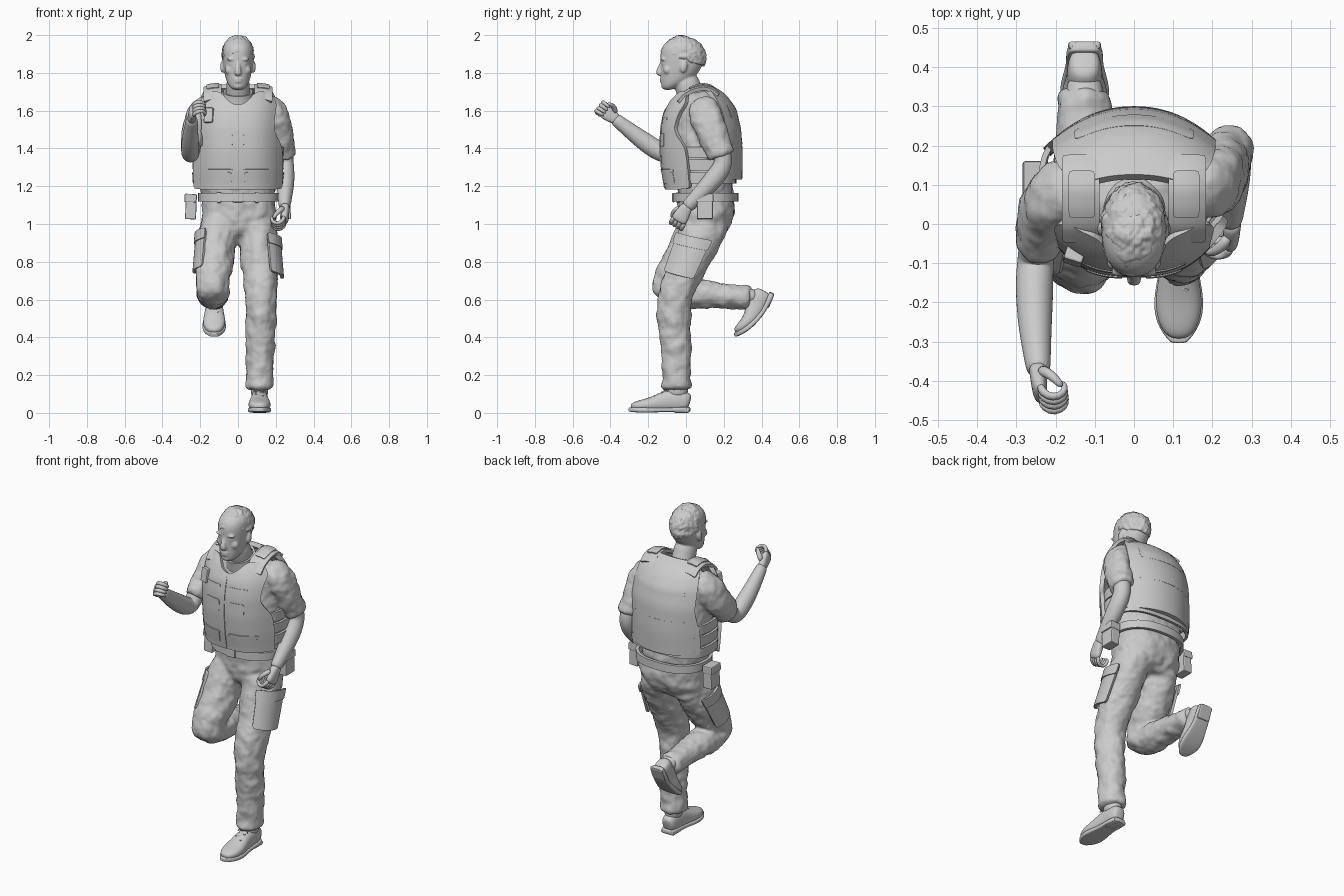
import bpy, bmesh, math
from mathutils import Vector, Matrix

X, Z = Vector((1, 0, 0)), Vector((0, 0, 1))


def finish(name, bm, place=None, sub=0, solid=0, bevel=0, smooth=True, noise=None, voxel=0):
    for v in bm.verts if place else ():
        v.co = place(v.co)
    bmesh.ops.recalc_face_normals(bm, faces=bm.faces[:])
    me = bpy.data.meshes.new(name)
    bm.to_mesh(me)
    bm.free()
    ob = bpy.data.objects.new(name, me)
    bpy.context.collection.objects.link(ob)
    for p in me.polygons:
        p.use_smooth = smooth
    if voxel:
        r = ob.modifiers.new("remesh", 'REMESH')
        r.mode, r.voxel_size, r.use_smooth_shade = 'VOXEL', voxel, True
        s = ob.modifiers.new("smooth", 'SMOOTH')
        s.factor, s.iterations = .5, 6
    if sub:
        m = ob.modifiers.new("sub", 'SUBSURF')
        m.levels = m.render_levels = sub
    if noise:
        tex = bpy.data.textures.new(name + "_noise", 'CLOUDS')
        tex.noise_scale = noise[1]
        d = ob.modifiers.new("noise", 'DISPLACE')
        d.texture, d.strength = tex, noise[0]
    if solid:
        s = ob.modifiers.new("solid", 'SOLIDIFY')
        s.thickness, s.offset = solid, 0
        ob.modifiers.new("split", 'EDGE_SPLIT').split_angle = math.radians(45)
    if bevel:
        b = ob.modifiers.new("bevel", 'BEVEL')
        b.width, b.segments = bevel, 2
    return ob


def fuse(name, obs, voxel, noise=None):
    """Melt several overlapping parts into one skin."""
    bm = bmesh.new()
    bpy.context.view_layer.update()
    dg = bpy.context.evaluated_depsgraph_get()
    for o in obs:
        bm.from_mesh(o.evaluated_get(dg).to_mesh())
    for o in obs:
        bpy.data.objects.remove(o)
    return finish(name, bm, voxel=voxel, noise=noise)


def tube(name, pts, flat=False, cap=True, n=16, sub=2, p=2, side=X, **kw):
    """Loft of superellipse rings; each point is x, y, z, side radius, other radius."""
    bm, rings = bmesh.new(), []
    P = [Vector(q[:3]) for q in pts]
    for i, q in enumerate(pts):
        t = Z if flat else (P[min(i + 1, len(P) - 1)] - P[max(i - 1, 0)]).normalized()
        a = (side - t * side.dot(t)).normalized()
        b = t.cross(a)
        ring = []
        for k in range(n):
            c, s = math.cos(2 * math.pi * k / n), math.sin(2 * math.pi * k / n)
            c, s = [math.copysign(abs(v) ** (2 / p), v) for v in (c, s)]
            ring.append(bm.verts.new(P[i] + a * q[3] * c + b * q[-1] * s))
        rings.append(ring)
    for r0, r1 in zip(rings, rings[1:]):
        for k in range(n):
            bm.faces.new((r0[k], r0[(k + 1) % n], r1[(k + 1) % n], r1[k]))
    if cap:
        bm.faces.new(rings[0])
        bm.faces.new(rings[-1])
    return finish(name, bm, sub=sub, **kw)


def box(name, loc, size, rot=(0, 0, 0), place=None, bevel=.006):
    bm = bmesh.new()
    R = Matrix.Rotation(rot[2], 4, 'Z') @ Matrix.Rotation(rot[1], 4, 'Y') @ Matrix.Rotation(rot[0], 4, 'X')
    bmesh.ops.create_cube(bm, size=1, matrix=Matrix.Translation(loc) @ R @ Matrix.Diagonal((*size, 1)))
    return finish(name, bm, place, bevel=bevel, smooth=False)


def ball(name, loc, size, rx=0):
    bm = bmesh.new()
    m = Matrix.Translation(loc) @ Matrix.Rotation(rx, 4, 'X') @ Matrix.Diagonal((*size, 1))
    bmesh.ops.create_uvsphere(bm, u_segments=20, v_segments=12, radius=1, matrix=m)
    return finish(name, bm)


def sheet(name, f, u0, u1, v0, v1, nu=16, nv=16, solid=.02):
    bm = bmesh.new()
    g = [[bm.verts.new(f(u0 + (u1 - u0) * i / nu, v0 + (v1 - v0) * j / nv)) for i in range(nu + 1)] for j in range(nv + 1)]
    for j in range(nv):
        for i in range(nu):
            bm.faces.new((g[j][i], g[j][i + 1], g[j + 1][i + 1], g[j + 1][i]))
    return finish(name, bm, sub=1, solid=solid)


def lerp_rows(rows, z):
    z = min(max(z, rows[0][0]), rows[-1][0])
    for a, b in zip(rows, rows[1:]):
        if z <= b[0]:
            t = (z - a[0]) / (b[0] - a[0])
            t = t * .6 + (t * t * (3 - 2 * t)) * .4
            return [p + (q - p) * t for p, q in zip(a, b)]


# Head, face and neck in one skin: z, front y, back y, half width
skull = [(1.708, -.118, -.08, .028), (1.73, -.131, -.03, .05), (1.765, -.134, .04, .066), (1.82, -.135, .082, .077),
         (1.87, -.138, .1, .083), (1.92, -.138, .098, .085), (1.955, -.118, .08, .076), (1.98, -.08, .05, .05), (1.987, -.05, .02, .02)]
face = [tube("skull", [(0, (f + b) / 2, z, w, (b - f) / 2) for z, f, b, w in skull], flat=True, p=2.2),
        tube("nose", [(0, -.122, 1.87, .01, .01), (0, -.134, 1.835, .012, .012), (0, -.147, 1.803, .02, .017), (0, -.138, 1.785, .018, .012)]),
        ball("upper_lip", (0, -.127, 1.767), (.026, .012, .007)), ball("lower_lip", (0, -.127, 1.754), (.022, .012, .008)),
        ball("chin", (0, -.116, 1.73), (.026, .016, .016)),
        tube("neck", [(0, .06, 1.6, .08, .08), (0, .04, 1.66, .07, .072), (0, .01, 1.72, .063, .07), (0, -.01, 1.79, .062, .07)])]
for s in (-1, 1):
    face += [ball("ear", (s * .083, -.012, 1.832), (.011, .019, .033), -.2), ball("brow", (s * .034, -.123, 1.872), (.028, .012, .008)),
             ball("eye", (s * .032, -.117, 1.848), (.015, .011, .008)), ball("cheek", (s * .045, -.098, 1.815), (.025, .022, .025))]
fuse("head", face, .0055)
tube("hair", [(0, -.022, 1.86, .08, .122), (0, -.016, 1.88, .088, .128), (0, -.004, 1.918, .087, .119), (0, .006, 1.954, .075, .099),
              (0, .012, 1.98, .05, .064), (0, .016, 1.989, .02, .03)], sub=3, noise=(.017, .025))
tube("shirt_collar", [(0, .045, 1.645, .09, .09), (0, .03, 1.685, .076, .08), (0, .025, 1.7, .074, .078)], cap=False, solid=.012)

# Shirt: torso and short sleeves in one skin
fuse("shirt", [
    tube("torso", [(0, .105, 1.1, .195, .15), (0, .1, 1.2, .205, .15), (0, .09, 1.35, .21, .155), (0, .09, 1.5, .2, .155),
                   (0, .09, 1.6, .19, .13), (0, .08, 1.66, .15, .1), (0, .06, 1.71, .07, .07)], flat=True, p=2.4),
    tube("left_sleeve", [(.13, .085, 1.655, .055, .07), (.205, .095, 1.6, .068, .09), (.226, .125, 1.51, .068, .09), (.237, .165, 1.42, .064, .079),
                         (.243, .188, 1.365, .066, .077), (.243, .191, 1.355, .06, .07)]),
    tube("right_sleeve", [(-.13, .085, 1.655, .055, .07), (-.205, .085, 1.6, .068, .092), (-.23, .045, 1.52, .066, .09), (-.24, -.02, 1.445, .062, .079),
                          (-.244, -.05, 1.41, .063, .075), (-.244, -.055, 1.403, .058, .07)])], .011, (.02, .06))

# Vest front, back and shoulder straps: z, half width, centre y
FR = [(1.185, .225, -.10), (1.3, .23, -.118), (1.4, .226, -.125), (1.5, .182, -.122), (1.58, .188, -.108), (1.64, .2, -.08), (1.695, .16, -.035)]
BK = [(1.235, .222, .285), (1.36, .222, .288), (1.5, .2, .28), (1.6, .2, .255), (1.68, .19, .205), (1.728, .15, .12)]


def front_y(x, z):
    _, w, y = lerp_rows(FR, z)
    return y + .125 * (w / .225) ** 3 * abs(x / w) ** 3


def back_y(x, z):
    _, w, y = lerp_rows(BK, z)
    return y - .1 * abs(x / w) ** 2.2 * (w / .22) ** 3


def front(u, z):
    x = u * lerp_rows(FR, z)[1]
    z -= .07 * max(0, 1 - (x / .09) ** 2) * max(0, (z - 1.55) / .145)
    return x, front_y(x, z), z


def back(u, z):
    x = u * lerp_rows(BK, z)[1]
    return x, back_y(x, z), z


sheet("vest_front", front, -1, 1, 1.185, 1.695, solid=.024)
sheet("vest_back", back, -1, 1, 1.235, 1.728, solid=.026)
STRAP = [(0, -.04, 1.655), (.2, -.005, 1.697), (.4, .04, 1.72), (.6, .09, 1.732), (.8, .135, 1.722), (1, .17, 1.69)]


def strap(s, lift):
    def f(u, v):
        _, y, z = lerp_rows(STRAP, v)
        return s * u, y, z + lift - 4 * max(0, u - .12) ** 2
    return f


for s, d in ((-1, "right"), (1, "left")):
    sheet(d + "_shoulder_strap", strap(s, 0), .088, .18, 0, 1, 6, 12)
    sheet(d + "_strap_pad", strap(s, .01), .1, .165, .3, .8, 4, 6, .012)


def patch(name, surf, off, x0, x1, z0, z1):
    sheet(name, lambda x, z: (x, surf(x, z) + off, z), x0, x1, z0, z1, 6, 4, .01)


for s, d in ((-1, "right"), (1, "left")):
    patch(d + "_lower_pocket", front_y, -.011, s * .035, s * .175, 1.215, 1.275)
    patch(d + "_pocket_flap", front_y, -.013, s * .03, s * .18, 1.275, 1.29)
    patch(d + "_upper_pocket", front_y, -.01, s * .03, s * .12, 1.41, 1.48)
    patch(d + "_chest_webbing", front_y, -.01, s * .03, s * .13, 1.55, 1.565)
sheet("vest_zip", lambda u, z: (u, front_y(u, z) - .012, z), -.006, .006, 1.19, 1.61, 2, 16, .008)
patch("back_upper_panel", back_y, .011, -.15, .15, 1.56, 1.63)
patch("back_lower_webbing", back_y, .011, -.17, .17, 1.42, 1.435)
box("radio", (-.153, -.083, 1.575), (.05, .035, .08), (-.15, 0, -.3))

# Side bands of the vest
for i in range(3):
    z = 1.215 + i * .068
    tube("side_band", [(0, .105, z, .232, .155), (0, .105, z + .058, .236, .155)], flat=True, cap=False, n=40, sub=0, p=2.8, solid=.014)

# Duty belt with buckle and pouches
tube("belt", [(.005, .105, 1.118, .207, .163), (.005, .105, 1.165, .207, .163)], flat=True, cap=False, n=40, sub=0, p=2.3, solid=.018)
box("buckle", (.0, -.066, 1.14), (.06, .015, .05))
for x in (-.1, .1):
    box("belt_keeper", (x, -.042, 1.14), (.022, .02, .056), (0, 0, x * 3))
for s, d, y in ((-1, "right", .115), (1, "left", .1)):
    box(d + "_pouch", (s * .249, y, 1.09), (.058, .084, .13), (0, -s * .04, 0))
    box(d + "_pouch_flap", (s * .251, y, 1.137), (.064, .09, .045), (0, -s * .04, 0))

# Trousers in one skin: left leg stands, right leg is kicked back
fuse("trousers", [
    tube("seat", [(0, .105, 1.175, .19, .15), (.004, .107, 1.1, .2, .155), (.005, .108, 1.03, .205, .148),
                  (0, .1, .97, .195, .133), (0, .085, .92, .13, .09)], flat=True, p=2.3),
    tube("left_leg", [(.095, .11, 1.06, .1, .142), (.105, .085, .95, .107, .135), (.118, .02, .79, .102, .112), (.12, -.043, .66, .09, .102),
                      (.123, -.068, .58, .083, .093), (.12, -.062, .45, .08, .087), (.117, -.05, .3, .076, .082),
                      (.115, -.05, .18, .071, .078), (.115, -.05, .14, .078, .088), (.115, -.05, .118, .07, .077)], flat=True),
    tube("right_leg", [(-.09, .115, 1.06, .1, .135), (-.112, .05, .92, .11, .122), (-.125, -.02, .79, .104, .106), (-.133, -.08, .71, .096, .096),
                       (-.135, -.112, .65, .09, .093), (-.135, -.06, .63, .088, .08), (-.132, .06, .632, .086, .08),
                       (-.128, .19, .62, .074, .068), (-.126, .29, .61, .068, .062), (-.126, .325, .607, .072, .068), (-.126, .345, .606, .062, .058)])],
    .011, (.024, .07))


def pocket(s, cy, dy, off):
    """Curved skin hugging the outside of a thigh."""
    def f(a, z):
        t, a = (z - .78) / .14, math.radians(a)
        return (s * (.122 - .012 * t + (.107 + off) * math.cos(a)), cy + dy * t + (.118 + .012 * t + off) * math.sin(a),
                z - .03 * math.sin(a + .4))
    return f


for s, d, z, cy, dy, a0, a1 in ((1, "left", .73, .015, .06, -65, 22), (-1, "right", .76, -.02, .07, -55, 30)):
    sheet(d + "_cargo_pocket", pocket(s, cy, dy, .004), a0, a1, z, z + .2, 8, 8, .014)
    sheet(d + "_cargo_flap", pocket(s, cy, dy, .012), a0 - 2, a1 + 2, z + .15, z + .205, 8, 3, .01)


# Shoes, modelled heel at origin with the toe along -y; the raised one is flexed
def standing(co):
    return co + Vector((.114, .022, 0))


def flexed(co):
    R, a0 = .357, math.radians(75)
    a = a0 + co.y / R
    return Vector((co.x - .126, .47 - R * (math.sin(a0) - math.sin(a)) - co.z * math.sin(a),
                   .632 - R * (math.cos(a) - math.cos(a0)) + co.z * math.cos(a)))


for d, M in (("left", standing), ("right", flexed)):
    tube(d + "_shoe_upper", [(0, 0, .055, .025, .035), (0, -.015, .06, .042, .05), (0, -.07, .068, .046, .062), (0, -.13, .062, .047, .056),
                             (0, -.18, .05, .056, .044), (0, -.23, .042, .062, .034), (0, -.285, .037, .05, .026), (0, -.315, .032, .022, .015)], p=2.4, place=M)
    tube(d + "_shoe_sole", [(0, .002, .018, .025, .012), (0, -.01, .018, .045, .014), (0, -.08, .018, .048, .013), (0, -.13, .016, .047, .011),
                            (0, -.22, .015, .068, .014), (0, -.28, .016, .056, .014), (0, -.32, .018, .026, .012), (0, -.326, .018, .015, .01)], p=5, place=M)
    box(d + "_shoe_heel", (0, -.045, .012), (.085, .085, .024), place=M, bevel=.01)
    tube(d + "_shoe_collar", [(0, -.07, .08, .045, .058), (0, -.067, .12, .047, .056), (0, -.065, .145, .049, .056), (0, -.065, .15, .045, .05)], flat=True, place=M)
    for k in range(4):
        box(d + "_lace", (0, -.125 - .02 * k, .118 - .0095 * k), (.05, .007, .007), (.4, 0, .25 * (-1) ** k), M, .002)
    for s in (-1, 1):
        tube(d + "_lace_bow", [(0, -.12, .122, .004, .004), (s * .02, -.13, .128, .004, .004), (s * .035, -.14, .112, .004, .004)], n=8, sub=1, side=Z, place=M)

# Bare arms
tube("left_arm", [(.235, .16, 1.44, .05, .055), (.247, .195, 1.36, .047, .052), (.25, .2, 1.315, .046, .05), (.252, .16, 1.25, .05, .055),
                  (.25, .09, 1.175, .044, .046), (.247, .025, 1.11, .033, .036), (.245, 0, 1.085, .031, .037)])
tube("right_arm", [(-.24, -.01, 1.46, .05, .055), (-.248, -.07, 1.39, .048, .052), (-.252, -.1, 1.365, .047, .052), (-.254, -.16, 1.393, .05, .055),
                   (-.253, -.26, 1.465, .044, .047), (-.245, -.355, 1.54, .033, .035), (-.243, -.38, 1.56, .031, .035)])


# Loosely closed hands: wrist at origin, fingers along -z, palm toward -y, thumb toward +x
def hand(d, at, along, palm, s):
    z = -Vector(along).normalized()
    y = -Vector(palm)
    y = (y - z * y.dot(z)).normalized()
    x = y.cross(z)
    if x.z - x.y < 0:
        x = -x
    T = Matrix.Translation(at) @ Matrix((x, y, z)).transposed().to_4x4() @ Matrix.Scale(s, 4)
    kw = dict(place=lambda co: T @ co)
    tube(d + "_palm", [(0, 0, .015, .028, .024), (0, 0, -.02, .034, .022), (0, .002, -.06, .042, .02), (0, 0, -.088, .04, .016)], p=2.6, **kw)
    for k in range(4):
        fx, r = -.032 + .021 * k, .0115
        tube(d + "_finger", [(fx, 0, -.07, r, r), (fx, -.004, -.098, r, r), (fx * .95, -.03, -.117, r, r), (fx * .9, -.058, -.105, r * .9, r * .9),
                             (fx * .85, -.064, -.08, r * .8, r * .8), (fx * .85, -.056, -.066, r * .5, r * .5)], n=10, sub=1, **kw)
    tube(d + "_thumb", [(.025, -.005, -.02, .016, .016), (.046, -.022, -.045, .014, .014), (.046, -.042, -.07, .012, .012),
                        (.036, -.056, -.09, .008, .008)], n=10, sub=1, **kw)


hand("left", (.25, .003, 1.09), (-.05, -.5, -.87), (-1, 0, -.1), 1.05)
hand("right", (-.245, -.372, 1.555), (.1, -.8, .6), (1, .1, 0), 1)
